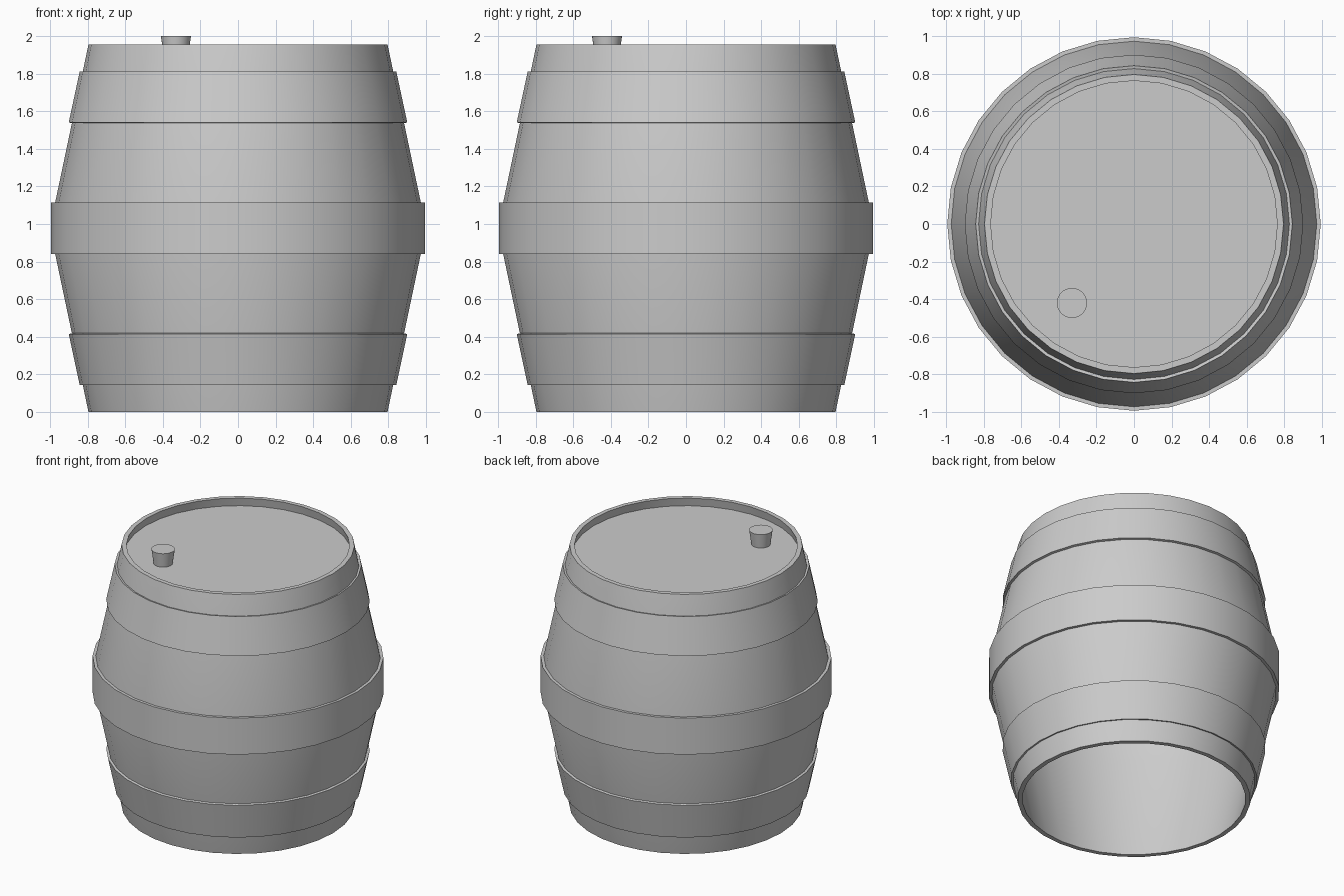
import bpy, bmesh, math

if "Cube" in bpy.data.objects:
    bpy.data.objects.remove(bpy.data.objects["Cube"])

SIDES = 32


def lathe(name, profile, closed=False, cap=False, sides=SIDES, at=(0, 0, 0)):
    """Revolve an (r, z) profile about z; optionally close the loop or cap both ends."""
    bm = bmesh.new()
    rings = []
    for r, z in profile:
        rings.append([bm.verts.new((r * math.cos(2 * math.pi * i / sides),
                                    r * math.sin(2 * math.pi * i / sides), z))
                      for i in range(sides)])
    pairs = list(zip(rings, rings[1:]))
    if closed:
        pairs.append((rings[-1], rings[0]))
    for a, b in pairs:
        for i in range(sides):
            j = (i + 1) % sides
            bm.faces.new((a[i], a[j], b[j], b[i]))
    if cap:
        bm.faces.new(rings[0][::-1])
        bm.faces.new(rings[-1])
    bmesh.ops.recalc_face_normals(bm, faces=bm.faces)
    me = bpy.data.meshes.new(name)
    bm.to_mesh(me)
    bm.free()
    ob = bpy.data.objects.new(name, me)
    ob.location = at
    bpy.context.collection.objects.link(ob)
    bpy.ops.object.select_all(action='DESELECT')
    ob.select_set(True)
    bpy.context.view_layer.objects.active = ob
    bpy.ops.object.shade_smooth_by_angle(angle=math.radians(30))
    return ob


# Staved shell: outer wall up, inner wall down, open at the bottom
H = 1.955
outer = [(0.795, 0), (0.972, 0.84), (0.972, 1.115), (0.795, H)]
inner = [(r - 0.033, z) for r, z in reversed(outer)]
lathe("barrel_shell", outer + inner, closed=True)

# Sunken lid
bpy.ops.mesh.primitive_circle_add(vertices=SIDES, radius=0.775, fill_type='NGON',
                                  location=(0, 0, 1.892), rotation=(0, 0, math.pi / 2))
bpy.context.object.name = "lid"

# Hoops: tapered pair mirrored about mid-height, plus a straight middle hoop
taper = [(0.822, 0.150), (0.842, 0.145), (0.900, 0.415), (0.880, 0.420)]
lathe("lower_hoop", taper, closed=True)
lathe("upper_hoop", [(r, H - z) for r, z in taper], closed=True)
lathe("middle_hoop", [(0.970, 0.84), (0.993, 0.84), (0.993, 1.115), (0.970, 1.115)],
      closed=True)

# Tapered plug on the lid
lathe("plug", [(0.065, 1.892), (0.08, 2.0)], cap=True, at=(-0.33, -0.42, 0))
